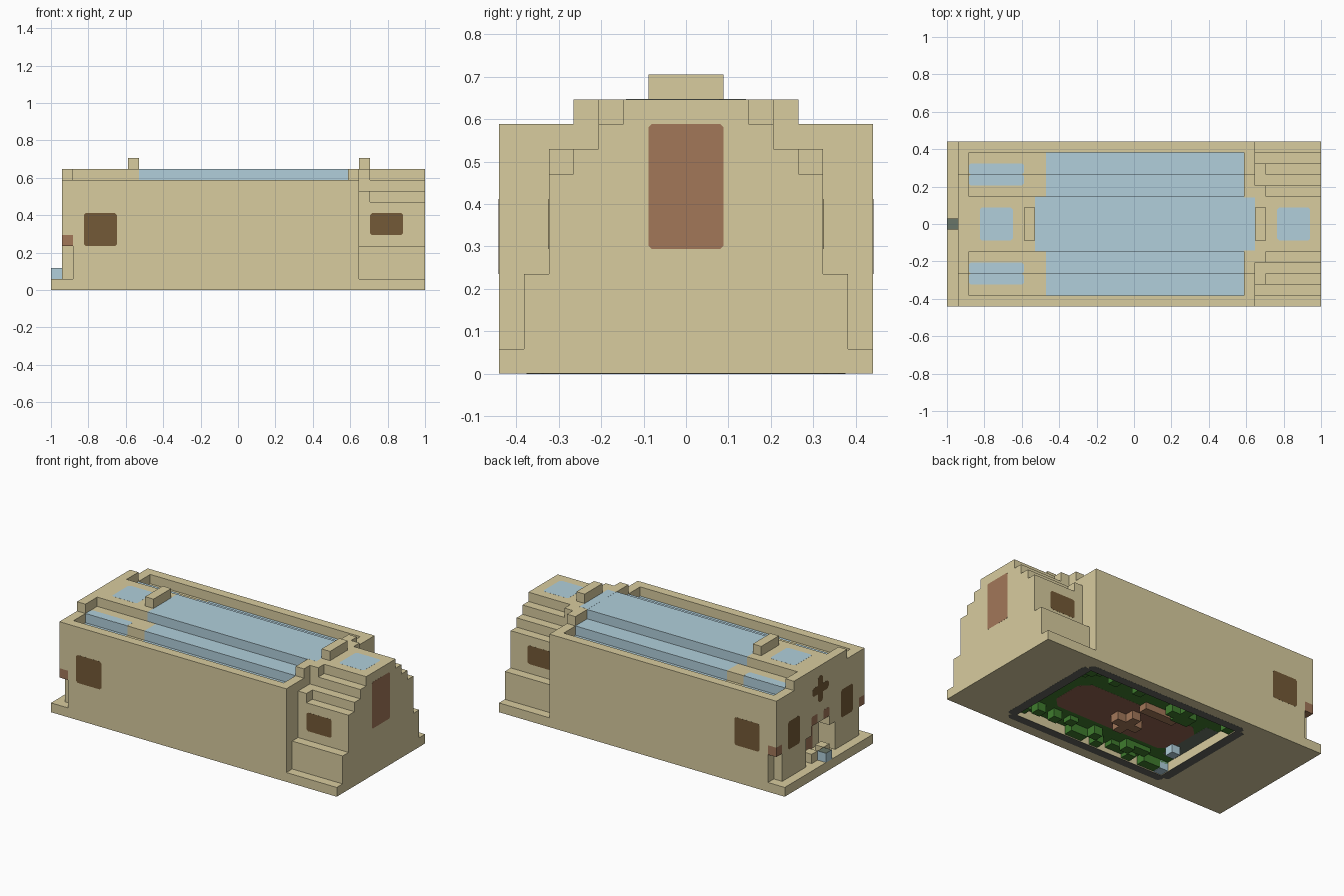
import bpy, bmesh, random
from mathutils import Vector

if "Cube" in bpy.data.objects:
    bpy.data.objects.remove(bpy.data.objects["Cube"])

U = 2 / 34          # block size; x counts blocks from the entrance end, y from the centre line
random.seed(4)


def material(name, rgb):
    m = bpy.data.materials.new(name)
    m.use_nodes = True
    col = tuple(((c / 255 + .055) / 1.055) ** 2.4 for c in rgb) + (1,)
    m.diffuse_color = col
    m.node_tree.nodes["Principled BSDF"].inputs["Base Color"].default_value = col
    return m


STONE = material("sandstone", (216, 204, 159))
GLASS = material("pale blue glass", (177, 207, 219))
CLAY = material("clay brown", (162, 119, 89))
DARK = material("dark brown", (116, 90, 55))
GREEN = material("leaf green", (63, 124, 46))
EARTH = material("earth brown", (146, 100, 80))
SLATE = material("slate grey", (98, 100, 94))
MOSS = material("grey green", (106, 118, 104))


def finish(name, bm, mat):
    bmesh.ops.recalc_face_normals(bm, faces=bm.faces)
    for v in bm.verts:
        v.co = Vector(((v.co.x - 17) * U, v.co.y * U, v.co.z * U))
    mesh = bpy.data.meshes.new(name)
    bm.to_mesh(mesh)
    bm.free()
    mesh.materials.append(mat)
    obj = bpy.data.objects.new(name, mesh)
    bpy.context.collection.objects.link(obj)


def blocks(name, mat, boxes, mirror=False):
    """Join boxes given as x0, x1, y0, y1, z0, z1; optionally repeat them across y = 0."""
    bm = bmesh.new()
    if mirror:
        boxes = boxes + [(a, b, -d, -c, e, f) for a, b, c, d, e, f in boxes]
    for x0, x1, y0, y1, z0, z1 in boxes:
        for v in bmesh.ops.create_cube(bm, size=1)["verts"]:
            v.co = Vector((x1 if v.co.x > 0 else x0, y1 if v.co.y > 0 else y0,
                           z1 if v.co.z > 0 else z0))
    finish(name, bm, mat)


def plate(name, mat, axis, at, out, u0, u1, v0, v1, cut=.18):
    """Thin panel with clipped corners lying on the plane axis = at, raised towards out."""
    ring = [(u0 + cut, v0), (u1 - cut, v0), (u1, v0 + cut), (u1, v1 - cut),
            (u1 - cut, v1), (u0 + cut, v1), (u0, v1 - cut), (u0, v0 + cut)]
    if cut == 0:
        ring = [(u0, v0), (u1, v0), (u1, v1), (u0, v1)]
    bm = bmesh.new()
    verts = []
    for u, v in ring:
        p = [u, v]
        p.insert(axis, at)
        verts.append(bm.verts.new(p))
    face = bm.faces.new(verts)
    top = bmesh.ops.extrude_face_region(bm, geom=[face])["geom"]
    for v in top:
        if isinstance(v, bmesh.types.BMVert):
            v.co[axis] += out * .008
    finish(name, bm, mat)


X, Y, Z = 0, 1, 2

# Base and main body, with an open recess in the underside
blocks("base", STONE, [(0, 9, -7.5, 7.5, 0, 1), (27, 34, -7.5, 7.5, 0, 1)])
blocks("base_sides", STONE, [(9, 27, 5.5, 7.5, 0, 1)], True)
blocks("body", STONE, [(3, 28, -7.5, 7.5, 1, 9), (1, 3, -7.5, 7.5, 5, 9)])

# Entrance facade with arched doorway and notched corners
blocks("facade", STONE, [(1, 2, 2.5, 6.5, 1, 4), (2, 3, 2.5, 7.5, 1, 4),
                         (1, 2, 1.5, 6.5, 4, 5), (2, 3, 1.5, 7.5, 4, 5)], True)
blocks("corner_brackets", CLAY, [(1, 2, 6.5, 7.5, 4, 5)], True)
plate("entrance_door", CLAY, X, 3, -1, -1.5, 1.5, 1, 5, 0)
blocks("door_step", STONE, [(1, 2, .5, 1.5, 1, 2)], True)
blocks("entrance_stone", GLASS, [(0, 1, -.5, .5, 1, 1.99)])
plate("entrance_stone_top", MOSS, Z, 1.99, 1, 0, 1, -.5, .5, 0)

# Rims round the roof and the two parapets
blocks("rim_ends", STONE, [(1, 2, -7.5, 7.5, 9, 10), (27, 28, -7.5, 7.5, 9, 10),
                           (1, 2, -4.5, 4.5, 10, 11), (27, 28, -4.5, 4.5, 10, 11)])
blocks("rim_sides", STONE, [(2, 27, 6.5, 7.5, 9, 10)], True)
blocks("parapets", STONE, [(7, 8, -1.5, 1.5, 11, 12), (28, 29, -1.5, 1.5, 11, 12)])

# Stepped roof, stone near the entrance and glass beyond
blocks("roof_stone_centre", STONE, [(2, 8, -2.5, 2.5, 9, 11)])
blocks("roof_stone_steps", STONE, [(2, 9, 2.5, 4.5, 9, 10)], True)
blocks("roof_glass_centre", GLASS, [(8, 27, -2.5, 2.5, 9, 11)])
blocks("roof_glass_steps", GLASS, [(9, 27, 2.5, 4.5, 9, 10)], True)
plate("roof_glass_end", GLASS, Z, 11, 1, 27, 28, -2.4, 2.4, 0)

# Terraced far end
blocks("terraces", STONE, [(28, 34, -6.5, 6.5, 1, 4), (28, 34, -5.5, 5.5, 4, 8),
                           (29, 34, -4.5, 4.5, 8, 9), (29, 34, -3.5, 3.5, 9, 10),
                           (29, 34, -2.5, 2.5, 10, 11), (28, 29, -5.5, 5.5, 8, 9),
                           (28, 29, -3.5, 3.5, 9, 11)])
plate("end_door", CLAY, X, 34, 1, -1.5, 1.5, 5, 10, .12)

# Skylights in the flat stone roof
for x in (3, 30):
    plate("skylight", GLASS, Z, 11, 1, x, x + 3, -1.5, 1.5)

# Parts repeated on both long sides
for s, side in ((1, "left"), (-1, "right")):
    def span(a, b):
        return sorted((s * a, s * b))
    plate(side + "_large_window", DARK, Y, s * 7.5, s, 3, 6, 4, 7)
    plate(side + "_end_window", DARK, Y, s * 5.5, s, 29, 32, 5, 7)
    plate(side + "_facade_window", DARK, X, 1, -1, *span(3.5, 5.5), 4, 7)
    plate(side + "_lintel", CLAY, X, 1, -1, *span(.5, 1.5), 5, 6, .1)
    plate(side + "_low_glass", GLASS, Z, 9, 1, 9, 27, *span(4.5, 6.5), 0)
    # Skylight folded over the roof step
    plate(side + "_skylight_high", GLASS, Z, 10, 1, 2, 7, *span(3.5, 4.5))
    plate(side + "_skylight_fold", GLASS, Y, s * 4.5, s, 2, 7, 9, 10, 0)
    plate(side + "_skylight_low", GLASS, Z, 9, 1, 2, 7, *span(4.5, 5.5))
    plate(side + "_recess_border", SLATE, Z, 0, -1, 8.5, 27.5, *span(5.5, 6.4), .3)

# Cross window over the entrance, with rounded arm ends
plate("cross_window_bar", DARK, X, 1, -1, -1.4, 1.4, 8.05, 8.95, .25)
plate("cross_window_post", DARK, X, 1, -1, -.45, .45, 7.1, 9.9, .25)

# Underside garden: border, planting, earth path, paving and small bushes
for x in (8, 27):
    plate("recess_border_end", SLATE, Z, 0, -1, x, x + 1, -5.7, 5.7, .2)
plate("garden_green", GREEN, Z, 1, -1, 9, 27, -5.5, 5.5, 0)
plate("garden_earth", EARTH, Z, .98, -1, 10.5, 25, -3, 2.2, 1)
plate("garden_paving", MOSS, Z, .98, -1, 9, 10.5, -3.5, 3, 0)
bushes = [(13, 15, 3, 4.5, .1, 1)]
for x in range(9, 27):
    for y, chance in ((-5.5, .6), (-4.5, .4), (3.5, .1), (4.5, .2)):
        if random.random() < chance:
            bushes.append((x, x + 1, y, y + 1, random.choice((.1, .1, .5)), 1))
blocks("bushes", GREEN, bushes)
blocks("garden_table", CLAY, [(16, 19, -1, 0, .1, 1), (17, 18, -2, 1, .1, 1),
                              (14, 18, 2, 3, .3, 1)])
blocks("garden_stones", GLASS, [(10, 11, -2.5, -1.5, .1, 1), (9, 10, -5.5, -4.5, .05, 1)])
